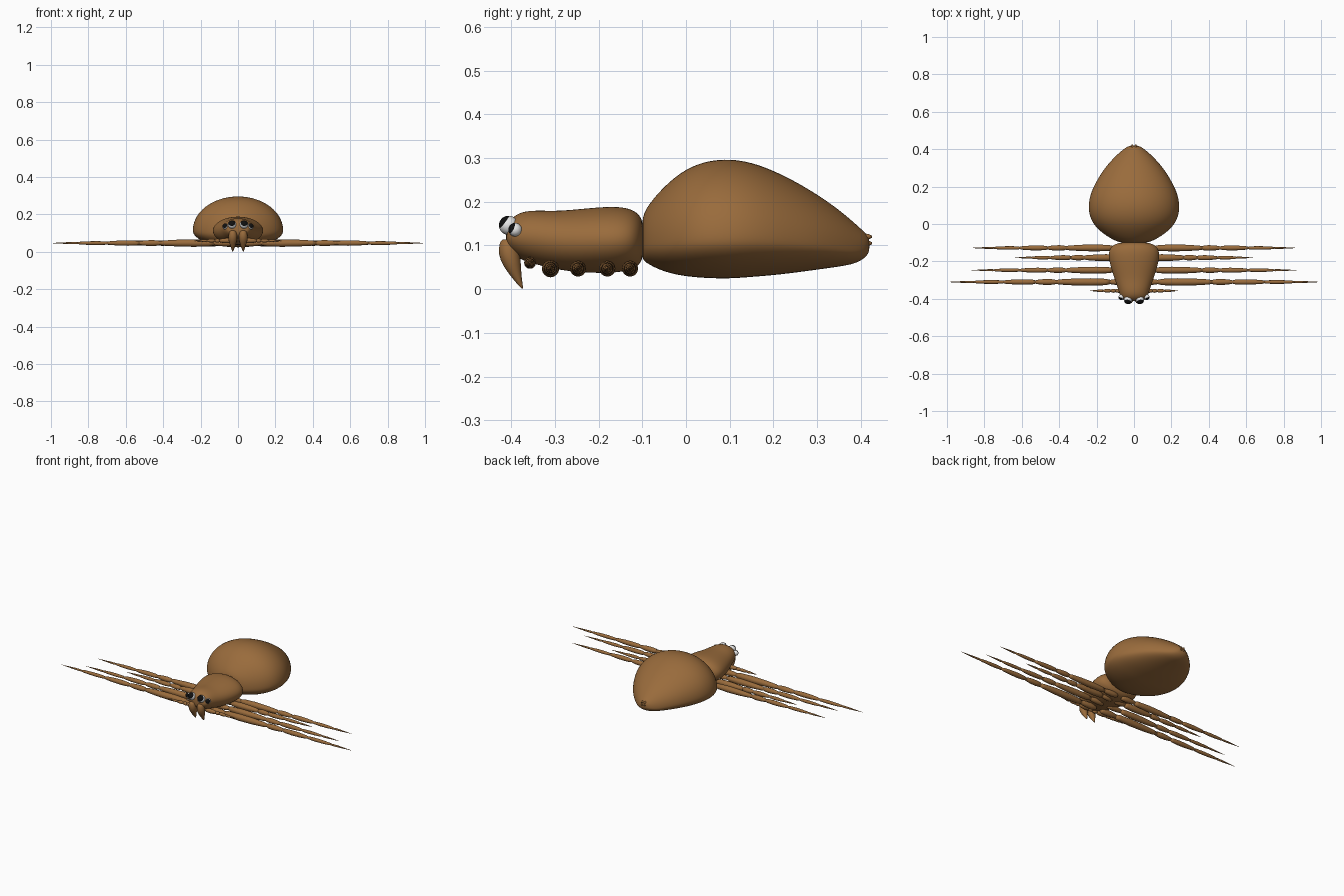
import bpy, bmesh, math
from mathutils import Vector, Matrix

if "Cube" in bpy.data.objects:
    bpy.data.objects.remove(bpy.data.objects["Cube"], do_unlink=True)


def material(name, rgb):
    m = bpy.data.materials.new(name)
    m.use_nodes = True
    m.diffuse_color = (*rgb, 1)
    m.node_tree.nodes["Principled BSDF"].inputs["Base Color"].default_value = (*rgb, 1)
    return m


brown = material("warm brown", (0.32, 0.148, 0.045))
white = material("eye white", (0.8, 0.8, 0.8))
black = material("pupil black", (0.005, 0.005, 0.005))


def finish(name, bm, mats, levels=0):
    bmesh.ops.recalc_face_normals(bm, faces=bm.faces)
    for f in bm.faces:
        f.smooth = True
    mesh = bpy.data.meshes.new(name)
    bm.to_mesh(mesh)
    bm.free()
    for m in mats:
        mesh.materials.append(m)
    ob = bpy.data.objects.new(name, mesh)
    bpy.context.collection.objects.link(ob)
    if levels:
        ob.modifiers.new("Smooth", "SUBSURF").levels = levels
        ob.modifiers["Smooth"].render_levels = levels
    return ob


def skin(rings):
    """Bridge a list of point rings and close both ends."""
    bm = bmesh.new()
    rows = [[bm.verts.new(p) for p in ring] for ring in rings]
    n = len(rows[0])
    for a, b in zip(rows, rows[1:]):
        for i in range(n):
            j = (i + 1) % n
            bm.faces.new((a[i], a[j], b[j], b[i]))
    bm.faces.new(rows[0])
    bm.faces.new(rows[-1])
    return bm


def body(name, stations, waist, sides=24):
    """Loft (y, half width, bottom, top) sections, widest at the waist height."""
    rings = []
    for y, w, low, high in stations:
        mid = low + waist * (high - low)
        ring = []
        for i in range(sides):
            a = 2 * math.pi * i / sides
            s = math.sin(a)
            ring.append((w * math.cos(a), y, mid + s * ((high - mid) if s > 0 else (mid - low))))
        rings.append(ring)
    return finish(name, skin(rings), [brown], 2)


def spindle(name, profile, place, sides=16, levels=0):
    """Turn a (distance, radius) profile about an axis placed by a function."""
    rings = []
    for d, r in profile:
        rings.append([place(d, r * math.cos(2 * math.pi * i / sides),
                            r * math.sin(2 * math.pi * i / sides)) for i in range(sides)])
    return finish(name, skin(rings), [brown], levels)


# Abdomen: tall rounded back, flatter belly, pointed tail
body("abdomen", [
    (-0.10, 0.05, 0.075, 0.15), (-0.098, 0.09, 0.062, 0.18), (-0.05, 0.172, 0.038, 0.238),
    (0.0, 0.221, 0.028, 0.278), (0.05, 0.242, 0.024, 0.296), (0.1, 0.246, 0.023, 0.300),
    (0.15, 0.238, 0.027, 0.292), (0.2, 0.218, 0.031, 0.273), (0.25, 0.19, 0.037, 0.248),
    (0.3, 0.157, 0.044, 0.218), (0.35, 0.113, 0.051, 0.183), (0.39, 0.07, 0.058, 0.148),
    (0.415, 0.035, 0.075, 0.125), (0.42, 0.012, 0.09, 0.115)], 0.33)

# Head and thorax in one shell
body("cephalothorax", [
    (-0.412, 0.04, 0.10, 0.135), (-0.405, 0.062, 0.085, 0.158), (-0.38, 0.076, 0.067, 0.178),
    (-0.34, 0.088, 0.055, 0.181), (-0.3, 0.102, 0.045, 0.179), (-0.25, 0.119, 0.038, 0.183),
    (-0.2, 0.133, 0.036, 0.188), (-0.155, 0.138, 0.037, 0.19), (-0.12, 0.125, 0.045, 0.183),
    (-0.102, 0.09, 0.06, 0.165), (-0.098, 0.05, 0.08, 0.145)], 0.5)

# Leg joints as (start, end, thickness) shares of the full reach
SEGMENTS = [(0.02, 0.13, 0.9), (0.13, 0.42, 1.0), (0.42, 0.53, 0.8),
            (0.53, 0.70, 0.72), (0.70, 0.86, 0.52), (0.86, 1.0, 0.36)]


def leg(name, side, y, z, reach, radius):
    profile = []
    for start, end, thick in SEGMENTS:
        last = end == 1.0
        for t, k in ((0, 0.6), (0.08, 0.85), (0.35, 1), (0.65, 0.92), (0.92, 0.7), (1, 0.5)):
            if last:
                k = min(k, 1.08 - t)
            profile.append((reach * (start + t * (end - start)), radius * thick * k))
    return spindle(name, profile, lambda d, u, v: (side * d, y + u, z + v))


LEGS = [("front_leg", -0.31, 0.047, 0.995, 0.02), ("second_leg", -0.247, 0.047, 0.87, 0.0185),
        ("third_leg", -0.18, 0.047, 0.637, 0.0185), ("back_leg", -0.128, 0.047, 0.87, 0.0185),
        ("feeler", -0.357, 0.06, 0.235, 0.0135)]

for label, side in (("left", 1), ("right", -1)):
    for name, y, z, reach, radius in LEGS:
        leg(f"{label}_{name}", side, y, z, reach, radius)

    # Fangs: swollen at the root, curving back to a point
    spindle(f"{label}_fang",
            [(0.0, 0.012), (0.008, 0.02), (0.035, 0.026), (0.06, 0.022),
             (0.085, 0.013), (0.105, 0.006), (0.115, 0.001)],
            lambda d, u, v: (side * 0.028 + u, -0.408 + v + 2.6 * d * d, 0.115 - d), 12, 1)

    # Spinnerets at the tail tip
    for k, z in enumerate((0.105, 0.12)):
        spindle(f"{label}_spinneret_{k + 1}",
                [(0.405, 0.008), (0.418, 0.006), (0.426, 0.002)],
                lambda d, u, v: (side * 0.009 + u, d, z + v), 8)

    # Eyes: the pupil is the cap facing forward and up
    for name, x, y, z, r, look in (
            ("large_eye", 0.032, -0.406, 0.146, 0.022, (0.1, -0.8, 0.6)),
            ("small_eye", 0.068, -0.391, 0.136, 0.0155, (0.35, -0.85, 0.4))):
        bm = bmesh.new()
        bmesh.ops.create_uvsphere(bm, u_segments=24, v_segments=16, radius=r)
        axis = Vector((side * look[0], look[1], look[2])).normalized()
        bmesh.ops.rotate(bm, verts=bm.verts, matrix=Vector((0, 0, 1)).rotation_difference(axis).to_matrix())
        for f in bm.faces:
            f.material_index = int(f.calc_center_median().normalized().dot(axis) > 0.62)
        bmesh.ops.translate(bm, verts=bm.verts, vec=(side * x, y, z))
        finish(f"{label}_{name}", bm, [white, black])
